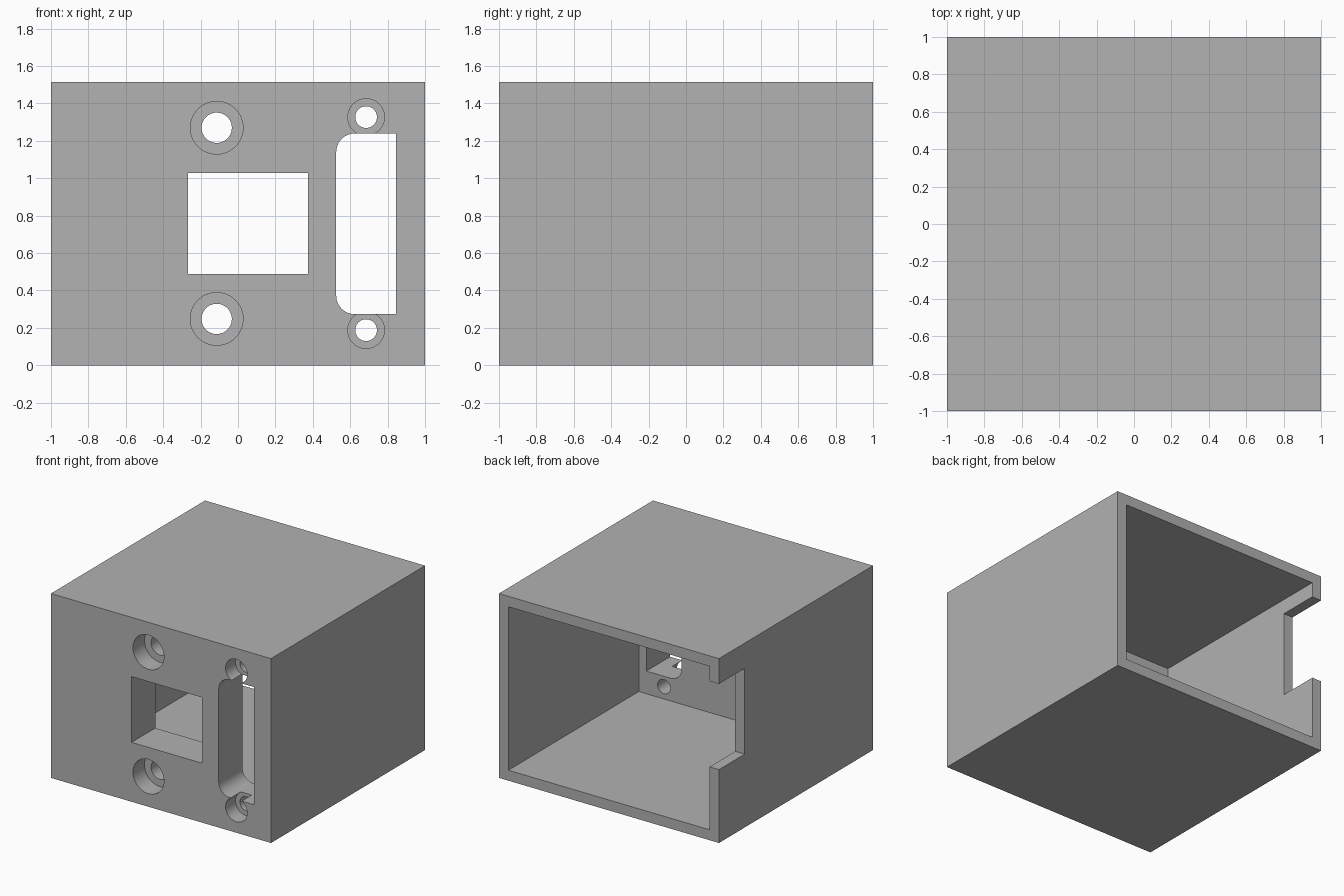
import bpy
import bmesh
from math import cos, sin, pi, radians

old = bpy.data.objects.get("Cube")
if old:
    bpy.data.objects.remove(old, do_unlink=True)

HEIGHT = 1.515
WALL = 0.086
FRONT = -1.0      # outer face of the front panel
INNER = -0.692    # inner face of the front panel
OUT = 0.1         # cutter overshoot

grey = bpy.data.materials.new("plain grey")
grey.use_nodes = True
colour = (0.445, 0.445, 0.445, 1)
grey.diffuse_color = colour
grey.node_tree.nodes["Principled BSDF"].inputs["Base Color"].default_value = colour


def prism(name, outline, y0, y1):
    """Extrude an x-z outline from y0 to y1."""
    bm = bmesh.new()
    face = bm.faces.new([bm.verts.new((x, y0, z)) for x, z in outline])
    top = bmesh.ops.extrude_face_region(bm, geom=[face])["geom"]
    moved = [v for v in top if isinstance(v, bmesh.types.BMVert)]
    bmesh.ops.translate(bm, verts=moved, vec=(0, y1 - y0, 0))
    bmesh.ops.recalc_face_normals(bm, faces=bm.faces)
    mesh = bpy.data.meshes.new(name)
    bm.to_mesh(mesh)
    bm.free()
    obj = bpy.data.objects.new(name, mesh)
    bpy.context.collection.objects.link(obj)
    return obj


def rect(x0, x1, z0, z1):
    return [(x0, z0), (x1, z0), (x1, z1), (x0, z1)]


def arc(x, z, r, start, end, steps):
    angles = [start + (end - start) * i / steps for i in range(steps + 1)]
    return [(x + r * cos(a), z + r * sin(a)) for a in angles]


def circle(x, z, r):
    return arc(x, z, r, 0, 2 * pi, 48)[:-1]


housing = prism("housing", rect(-1, 1, 0, HEIGHT), FRONT, 1)
housing.data.materials.append(grey)


def cut(outline, y0, y1):
    cutter = prism("cutter", outline, y0, y1)
    cutter.hide_render = True
    mod = housing.modifiers.new("cut", 'BOOLEAN')
    mod.operation = 'DIFFERENCE'
    mod.solver = 'EXACT'
    mod.object = cutter
    bpy.context.view_layer.objects.active = housing
    bpy.ops.object.modifier_apply(modifier=mod.name)
    bpy.data.objects.remove(cutter, do_unlink=True)


# Cavity open at the back
cut(rect(-1 + WALL, 1 - WALL, WALL, HEIGHT - WALL), INNER, 1 + OUT)

# Notch at the rear edge of the right wall
cut(rect(-1 - OUT, -1 + WALL + OUT, 0.603, 1.307), 0.667, 1 + OUT)

# Square window in the front panel
cut(rect(-0.267, 0.375, 0.488, 1.028), FRONT - OUT, INNER + OUT)

# Tall slot, rounded on one side
x0, x1, z0, z1, r = 0.525, 0.845, 0.273, 1.24, 0.1
slot = [(x1, z0), (x1, z1)]
slot += arc(x0 + r, z1 - r, r, pi / 2, pi, 10)
slot += arc(x0 + r, z0 + r, r, pi, 1.5 * pi, 10)
cut(slot, FRONT - OUT, INNER + OUT)

# Counterbored screw holes: x, heights, bore radius, recess radius, recess depth
for x, heights, bore, recess, depth in (
        (-0.114, (0.248, 1.27), 0.081, 0.141, 0.15),
        (0.685, (0.188, 1.327), 0.058, 0.098, 0.13)):
    for z in heights:
        cut(circle(x, z, recess), FRONT - OUT, FRONT + depth)
        cut(circle(x, z, bore), FRONT - OUT, INNER + OUT)

# Smooth bores with crisp edges
bpy.ops.object.select_all(action='DESELECT')
housing.select_set(True)
bpy.context.view_layer.objects.active = housing
bpy.ops.object.shade_smooth_by_angle(angle=radians(30))
